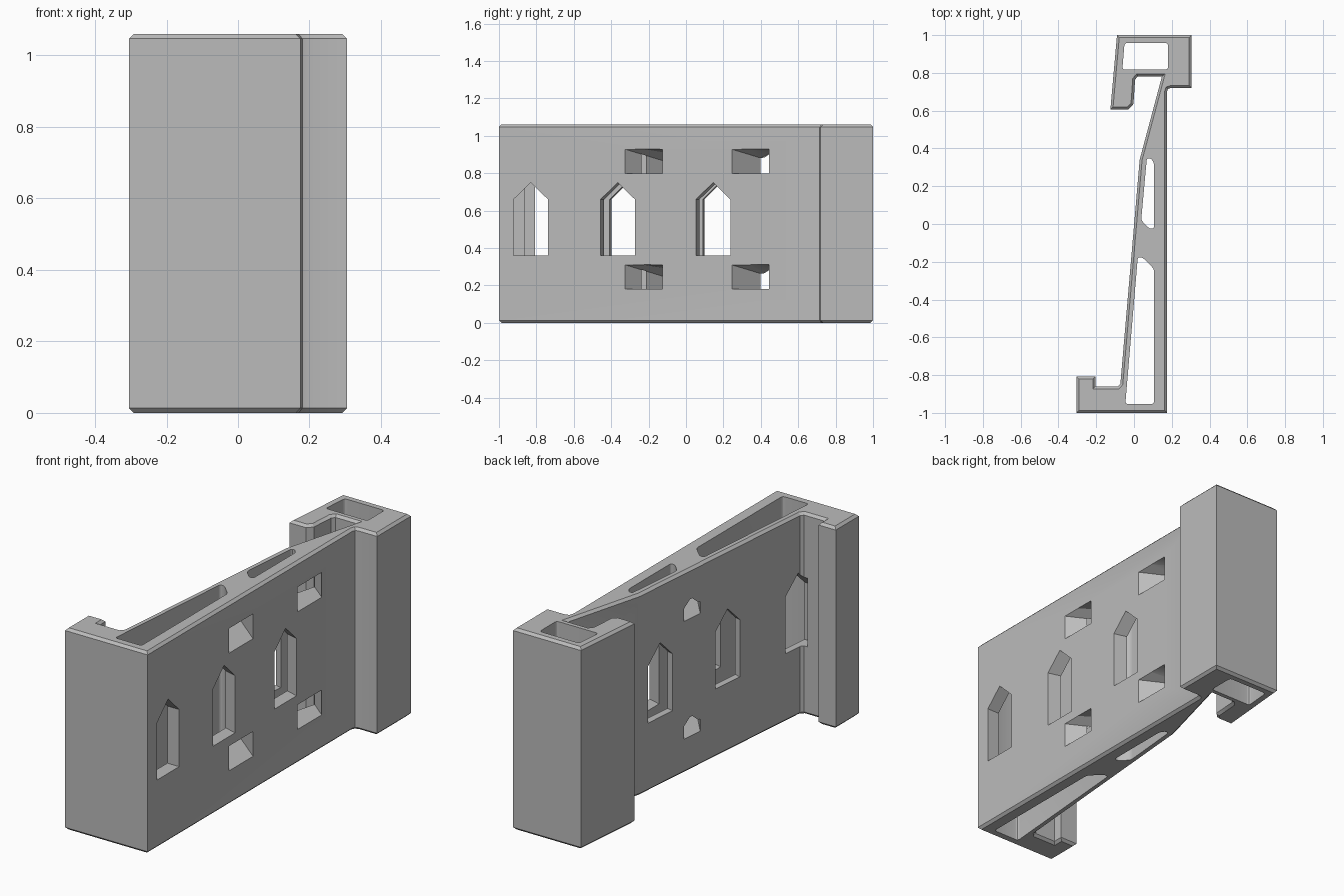
import bpy
import bmesh
import math
from mathutils import Vector

HEIGHT, CHAMFER = 1.06, 0.013

cube = bpy.data.objects.get("Cube")
if cube:
    bpy.data.objects.remove(cube, do_unlink=True)

grey = bpy.data.materials.new("plain grey")
grey.use_nodes = True
grey.diffuse_color = (0.5, 0.5, 0.5, 1)
grey.node_tree.nodes["Principled BSDF"].inputs["Base Color"].default_value = (0.5, 0.5, 0.5, 1)


def inset(points, d):
    """Move a counter-clockwise outline inwards by d, with mitred corners."""
    result = []
    for i, p in enumerate(points):
        a = (Vector(p) - Vector(points[i - 1])).normalized()
        b = (Vector(points[(i + 1) % len(points)]) - Vector(p)).normalized()
        na, nb = Vector((-a.y, a.x)), Vector((-b.y, b.x))
        result.append(Vector(p) + (na + nb) * d / (1 + na.dot(nb)))
    return result


def rounded(points, radius, steps=4):
    """Replace each corner of an outline by a small curve."""
    result = []
    for i, p in enumerate(points):
        p = Vector(p)
        before = Vector(points[i - 1]) - p
        after = Vector(points[(i + 1) % len(points)]) - p
        start = p + before.normalized() * min(radius, before.length * 0.4)
        end = p + after.normalized() * min(radius, after.length * 0.4)
        for k in range(steps + 1):
            t = k / steps
            result.append(start.lerp(p, t).lerp(p.lerp(end, t), t))
    return result


def loft(name, rings):
    """Closed solid through rings of equal point count, facing outwards."""
    bm = bmesh.new()
    loops = [[bm.verts.new(p) for p in ring] for ring in rings]
    for low, high in zip(loops, loops[1:]):
        for i in range(len(low)):
            j = (i + 1) % len(low)
            bm.faces.new((low[i], low[j], high[j], high[i]))
    bm.faces.new(loops[0][::-1])
    bm.faces.new(loops[-1])
    bm.normal_update()
    if bm.calc_volume(signed=True) < 0:
        bmesh.ops.reverse_faces(bm, faces=bm.faces[:])
    mesh = bpy.data.meshes.new(name)
    bm.to_mesh(mesh)
    bm.free()
    mesh.materials.append(grey)
    obj = bpy.data.objects.new(name, mesh)
    bpy.context.scene.collection.objects.link(obj)
    return obj


def carve(target, cutter):
    """Subtract the cutter, keeping the first solver result that is not empty."""
    for solver in ('EXACT', 'MANIFOLD'):
        cut = target.modifiers.new("opening", 'BOOLEAN')
        cut.operation = 'DIFFERENCE'
        cut.solver = solver
        cut.object = cutter
        bpy.context.view_layer.update()
        depsgraph = bpy.context.evaluated_depsgraph_get()
        result = bpy.data.meshes.new_from_object(target.evaluated_get(depsgraph))
        target.modifiers.remove(cut)
        if len(result.polygons) > 6:
            target.data = result
            break
    bpy.data.objects.remove(cutter, do_unlink=True)


# Bracket body: foot, tapering web, head and hook in one outline
outline = [(-0.305, -1), (0.175, -1), (0.175, 0.70), (0.18, 0.715), (0.195, 0.72),
           (0.305, 0.72), (0.305, 1), (-0.09, 1), (-0.125, 0.607), (-0.03, 0.607),
           (-0.003, 0.635), (0.006, 0.765), (0.02, 0.782), (0.148, 0.782),
           (0.03, 0.34), (-0.072, -0.845), (-0.085, -0.86), (-0.205, -0.86),
           (-0.205, -0.808), (-0.305, -0.808)]
small = inset(outline, CHAMFER)
levels = [(small, 0), (outline, CHAMFER), (outline, HEIGHT - CHAMFER), (small, HEIGHT)]
body = loft("bracket_body", [[(x, y, z) for x, y in pts] for pts, z in levels])

# Lightening shafts running the full height
shafts = [
    [(-0.062, 0.817), (0.18, 0.817), (0.18, 0.958), (-0.05, 0.958)],
    [(0.038, 0.02), (0.082, -0.025), (0.106, -0.025), (0.106, 0.325), (0.088, 0.348), (0.068, 0.348)],
    [(-0.046, -0.953), (0.106, -0.953), (0.106, -0.238), (0.045, -0.177), (0.02, -0.177)],
]
cutters = [loft("shaft_cutter", [[(x, y, z) for x, y in rounded(pts, 0.016)]
                                 for z in (-0.1, HEIGHT + 0.1)])
           for pts in shafts]


# Arched strap windows: centre, sideways slope, inner end
def window_ring(x, centre):
    half = 0.092
    return [(x, centre - half, 0.36), (x, centre + half, 0.36), (x, centre + half, 0.66),
            (x, centre, 0.75), (x, centre - half, 0.66)]


for centre, slope, end in ((-0.83, 0, -0.105), (-0.365, 0.28, -0.1), (0.145, 0.28, -0.06)):
    cutters.append(loft("window_cutter", [window_ring(x, centre + slope * (0.175 - x))
                                          for x in (0.25, end)]))


# Small angled tunnels that narrow to a pointed exit
def tunnel_ring(t, y, z):
    x = 0.175 - 0.18 * t
    left, right = y + 0.215 * t, y + 0.2 + 0.145 * t
    eave, ridge = z + 0.13 - 0.065 * t, z + 0.131 - 0.03 * t
    return [(x, left, z), (x, right, z), (x, right, eave),
            (x, (left + right) / 2, ridge), (x, left, eave)]


for y, reach in ((-0.325, 1.2), (0.245, 0.95)):
    for z in (0.18, 0.798):
        cutters.append(loft("tunnel_cutter", [tunnel_ring(t, y, z) for t in (-0.02, reach)]))

# Cut every opening out of the body
for cutter in cutters:
    carve(body, cutter)

bpy.ops.object.select_all(action='DESELECT')
bpy.context.view_layer.objects.active = body
body.select_set(True)
bpy.ops.object.shade_smooth_by_angle(angle=math.radians(25))
